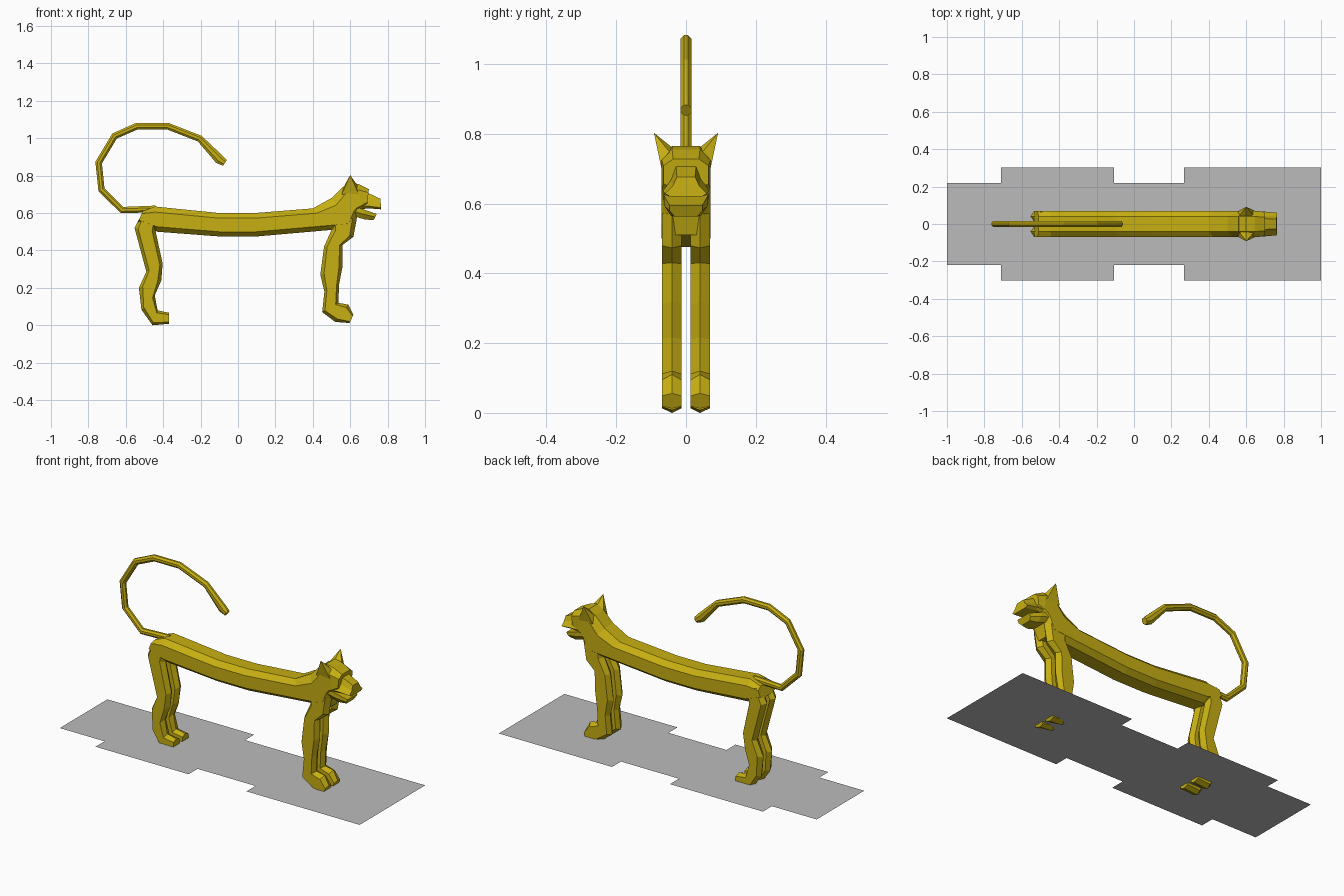
import bpy, bmesh
from mathutils import Vector

cube = bpy.data.objects.get("Cube")
if cube:
    bpy.data.objects.remove(cube, do_unlink=True)


def material(name, rgb):
    m = bpy.data.materials.new(name)
    m.use_nodes = True
    m.diffuse_color = (*rgb, 1)
    m.node_tree.nodes["Principled BSDF"].inputs["Base Color"].default_value = (*rgb, 1)
    return m


OLIVE = material("olive yellow", (0.57, 0.43, 0.006))
GREY = material("ground grey", (0.50, 0.50, 0.50))


def finish(name, bm, mat):
    bmesh.ops.recalc_face_normals(bm, faces=bm.faces)
    me = bpy.data.meshes.new(name)
    bm.to_mesh(me)
    bm.free()
    me.materials.append(mat)
    ob = bpy.data.objects.new(name, me)
    bpy.context.collection.objects.link(ob)
    return ob


def loft(name, stations, section, side=1):
    """Skin a section of (t, y) points along stations (p, q, width scale);
    t runs from p to q in the xz plane."""
    bm = bmesh.new()
    rings = []
    for p, q, *w in stations:
        k = w[0] if w else 1
        p, q = Vector(p), Vector(q)
        ring = []
        for t, y in section:
            c = p.lerp(q, t)
            ring.append(bm.verts.new((c.x, side * y * k, c.y)))
        rings.append(ring)
    n = len(section)
    for a, b in zip(rings, rings[1:]):
        for i in range(n):
            j = (i + 1) % n
            bm.faces.new((a[i], a[j], b[j], b[i]))
    bm.faces.new(rings[0])
    bm.faces.new(rings[-1])
    return finish(name, bm, OLIVE)


def both(half):
    """Mirror half a section across y = 0."""
    return half + [(t, -y) for t, y in reversed(half)]


# Body and neck, chamfered along the back and belly
BODY = both([(0, 0.04), (0.22, 0.07), (0.8, 0.07), (1, 0.04)])
loft("body", [
    ((-0.51, 0.61), (-0.535, 0.55)),
    ((-0.446, 0.635), (-0.43, 0.50)),
    ((-0.10, 0.60), (-0.10, 0.475)),
    ((0.09, 0.60), (0.10, 0.475)),
    ((0.40, 0.625), (0.50, 0.51)),
    ((0.50, 0.68), (0.615, 0.51)),
    ((0.56, 0.74), (0.64, 0.59)),
], BODY)

# Head, muzzle and open lower jaw
loft("head", [
    ((0.555, 0.735), (0.63, 0.57)),
    ((0.60, 0.765), (0.645, 0.595)),
    ((0.645, 0.755), (0.66, 0.61)),
    ((0.70, 0.728), (0.69, 0.64), 0.92),
], BODY)
loft("muzzle", [
    ((0.65, 0.73), (0.65, 0.62), 1.1),
    ((0.70, 0.705), (0.70, 0.625), 1.1),
    ((0.762, 0.676), (0.765, 0.62)),
], both([(0, 0.026), (0.45, 0.038), (0.85, 0.06), (1, 0.045)]))
loft("lower_jaw", [
    ((0.62, 0.635), (0.63, 0.58), 1.25),
    ((0.665, 0.622), (0.68, 0.565), 1.2),
    ((0.742, 0.595), (0.725, 0.563), 0.9),
], both([(0, 0.052), (0.5, 0.052), (1, 0.036)]))

# Ears and legs for each side
LEG = [(0, 0.04), (0.17, 0.0695), (0.83, 0.0695), (1, 0.04), (0.83, 0.013), (0.17, 0.013)]
HIND = [
    ((-0.43, 0.59), (-0.51, 0.605)),
    ((-0.44, 0.50), (-0.553, 0.52)),
    ((-0.403, 0.33), (-0.49, 0.286)),
    ((-0.41, 0.24), (-0.53, 0.20)),
    ((-0.445, 0.16), (-0.516, 0.083)),
    ((-0.43, 0.08), (-0.457, 0.0)),
    ((-0.37, 0.067), (-0.37, 0.008)),
]
FORE = [
    ((0.635, 0.57), (0.50, 0.58)),
    ((0.617, 0.473), (0.50, 0.51)),
    ((0.56, 0.43), (0.46, 0.42)),
    ((0.56, 0.32), (0.44, 0.27)),
    ((0.54, 0.217), (0.462, 0.18)),
    ((0.537, 0.12), (0.45, 0.07)),
    ((0.59, 0.11), (0.52, 0.018)),
    ((0.617, 0.056), (0.596, 0.012)),
]
for label, s in (("left", 1), ("right", -1)):
    # the model's head points along +x, with its front facing -y
    tag = "far" if s > 0 else "near"
    loft("hind_leg_" + tag, HIND, LEG, s)
    loft("front_leg_" + tag, FORE, LEG, s)
    bm = bmesh.new()
    pts = [(0.60, 0.092, 0.803), (0.555, 0.068, 0.70), (0.65, 0.068, 0.69),
           (0.64, 0.045, 0.745), (0.60, 0.036, 0.758), (0.565, 0.045, 0.74)]
    v = [bm.verts.new((x, s * y, z)) for x, y, z in pts]
    bmesh.ops.convex_hull(bm, input=v)
    finish("ear_" + tag, bm, OLIVE)

# Curled tail with a thicker tip
path = [Vector(c) for c in (
    (-0.44, 0.622), (-0.62, 0.616), (-0.73, 0.725), (-0.745, 0.87), (-0.66, 1.012),
    (-0.54, 1.065), (-0.377, 1.065), (-0.205, 0.998), (-0.10, 0.888), (-0.07, 0.868))]
stations = []
for i, c in enumerate(path):
    before = (c - path[max(i - 1, 0)]).normalized()
    after = (path[min(i + 1, len(path) - 1)] - c).normalized()
    d = (before + after).normalized()
    r = 0.026 if i == len(path) - 2 else 0.018
    normal = Vector((-d.y, d.x)) * r
    stations.append((c + normal, c - normal))
loft("tail", stations, both([(0, 0.006), (0.3, 0.016), (0.7, 0.016), (1, 0.006)]))

# Stepped flat ground sheet
bm = bmesh.new()
edge = [(-1, 0.22), (-0.71, 0.22), (-0.71, 0.303), (-0.108, 0.303),
        (-0.108, 0.22), (0.267, 0.22), (0.267, 0.303), (1, 0.303)]
outline = edge + [(x, -y) for x, y in reversed(edge)]
bm.faces.new([bm.verts.new((x, y, 0.03)) for x, y in reversed(outline)])
bm.normal_update()
ground = finish("ground_sheet", bm, GREY)
if ground.data.polygons[0].normal.z < 0:
    ground.data.flip_normals()
